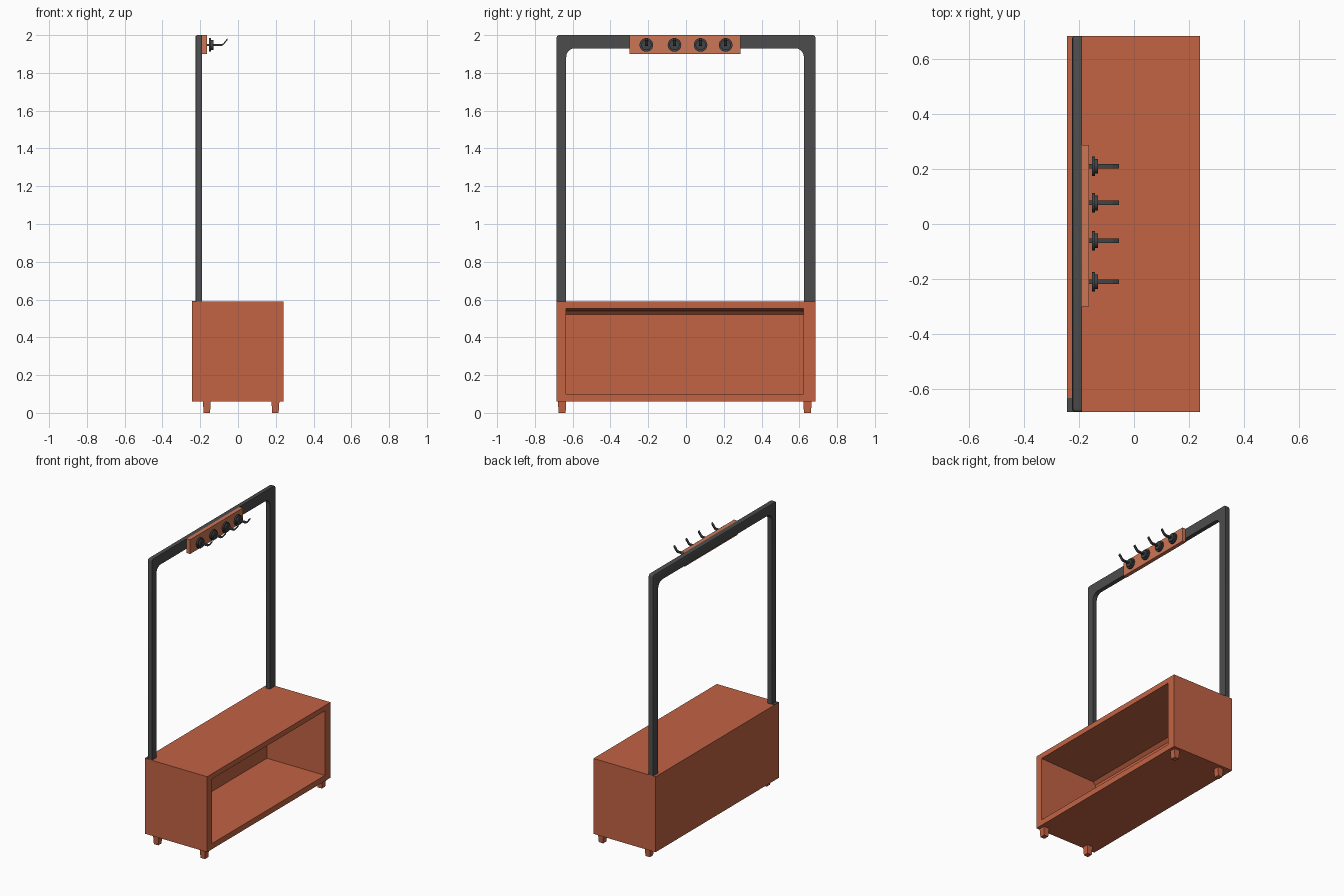
import bpy
import bmesh
from mathutils import Matrix, Vector

if "Cube" in bpy.data.objects:
    bpy.data.objects.remove(bpy.data.objects["Cube"], do_unlink=True)


def material(name, rgb):
    mat = bpy.data.materials.new(name)
    mat.use_nodes = True
    mat.diffuse_color = (*rgb, 1)
    mat.node_tree.nodes["Principled BSDF"].inputs["Base Color"].default_value = (*rgb, 1)
    return mat


terracotta = material("terracotta wood", (0.54, 0.125, 0.057))
light_wood = material("light wood", (0.60, 0.18, 0.09))
charcoal = material("charcoal metal", (0.073, 0.073, 0.073))
iron = material("hook iron", (0.052, 0.056, 0.06))


def finish(name, bm, mat, smooth=False):
    bmesh.ops.recalc_face_normals(bm, faces=bm.faces)
    mesh = bpy.data.meshes.new(name)
    bm.to_mesh(mesh)
    bm.free()
    mesh.materials.append(mat)
    obj = bpy.data.objects.new(name, mesh)
    bpy.context.collection.objects.link(obj)
    if smooth:
        bpy.ops.object.select_all(action="DESELECT")
        obj.select_set(True)
        bpy.context.view_layer.objects.active = obj
        bpy.ops.object.shade_smooth_by_angle()
    return obj


def box_mesh(lo, hi):
    bm = bmesh.new()
    bmesh.ops.create_cube(bm, size=1)
    lo, hi = Vector(lo), Vector(hi)
    for v in bm.verts:
        v.co = Vector([hi[i] if v.co[i] > 0 else lo[i] for i in range(3)])
    return bm


# Open cabinet: inset the open side and push it in to form the cavity
bm = box_mesh((-0.243, -0.685, 0.06), (0.24, 0.685, 0.59))
front = max(bm.faces, key=lambda f: f.calc_center_median().x)
bmesh.ops.inset_region(bm, faces=[front], thickness=0.04)
for v in front.verts:
    v.co.y = 0.622 if v.co.y > 0 else -0.634
    v.co.z = 0.553 if v.co.z > 0.3 else 0.10
out = bmesh.ops.extrude_discrete_faces(bm, faces=[front])
back = out["faces"][0]
for v in back.verts:
    v.co.x = -0.21
    if v.co.z > 0.3:
        v.co.z = 0.54
top_edge = max(back.edges, key=lambda e: sum(v.co.z for v in e.verts))
bmesh.ops.bevel(bm, geom=[top_edge], offset=0.02, segments=1, affect="EDGES")
finish("cabinet", bm, terracotta)

# Short tapered feet
for end, y in (("right", -0.656), ("left", 0.643)):
    for side, x in (("rear", -0.165), ("open", 0.198)):
        bm = box_mesh((x - 0.021, y - 0.022, 0), (x + 0.021, y + 0.022, 0.061))
        for v in bm.verts:
            if v.co.z < 0.01:
                v.co.x = x + (v.co.x - x) * 0.8
                v.co.y = y + (v.co.y - y) * 0.85
        finish(f"foot_{end}_{side}", bm, terracotta)

# Arched frame: outline extruded in depth, corners filleted
bm = bmesh.new()
outline = [(-0.685, 0.59), (-0.685, 2), (0.685, 2), (0.685, 0.59),
           (0.624, 0.59), (0.624, 1.93), (-0.634, 1.93), (-0.634, 0.59)]
face = bm.faces.new([bm.verts.new((-0.225, y, z)) for y, z in outline])
out = bmesh.ops.extrude_face_region(bm, geom=[face])
for v in out["geom"]:
    if isinstance(v, bmesh.types.BMVert):
        v.co.x = -0.19


def corner_edges(height):
    return [e for e in bm.edges if all(abs(v.co.z - height) < 0.001 for v in e.verts)
            and abs(e.verts[0].co.x - e.verts[1].co.x) > 0.03]


bmesh.ops.bevel(bm, geom=corner_edges(1.93), offset=0.045, segments=5,
                profile=0.5, affect="EDGES")
bmesh.ops.bevel(bm, geom=corner_edges(2), offset=0.014, segments=3,
                profile=0.5, affect="EDGES")
rear = [e for e in bm.edges if all(v.co.x < -0.224 for v in e.verts)
        and any(v.co.z > 0.6 for v in e.verts)]
bmesh.ops.bevel(bm, geom=rear, offset=0.009, segments=2, profile=0.5, affect="EDGES")
finish("frame", bm, charcoal, True)

# Flush plate behind one post
finish("post_plate", box_mesh((-0.243, -0.684, 0.588), (-0.224, -0.634, 0.592)), charcoal)

# Hook board
finish("hook_board", box_mesh((-0.19, -0.30, 1.90), (-0.163, 0.288, 2)), light_wood)


def disc(name, x0, x1, radius, y):
    bm = bmesh.new()
    turn = Matrix.Translation(((x0 + x1) / 2, y, 1.948)) @ Matrix.Rotation(1.5708, 4, "Y")
    bmesh.ops.create_cone(bm, cap_ends=True, segments=24, radius1=radius,
                          radius2=radius, depth=x1 - x0, matrix=turn)
    finish(name, bm, iron, True)


# Hooks: stepped discs and an upturned peg
peg = [(-0.165, 1.948), (-0.085, 1.948), (-0.077, 1.952), (-0.055, 1.98)]
for i, y in enumerate((-0.21, -0.061, 0.077, 0.21), 1):
    disc(f"hook_plate_{i}", -0.153, -0.142, 0.036, y)
    disc(f"hook_collar_{i}", -0.142, -0.131, 0.027, y)
    bm = bmesh.new()
    rings = []
    for x, z in peg:
        lift = 0.005
        rings.append([bm.verts.new((x + dx, y + dy, z + dz)) for dx, dy, dz in
                      ((0, -0.008, -lift), (0, 0.008, -lift),
                       (0, 0.008, lift), (0, -0.008, lift))])
    for a, b in zip(rings, rings[1:]):
        for k in range(4):
            bm.faces.new((a[k], a[k - 1], b[k - 1], b[k]))
    bm.faces.new(rings[0])
    bm.faces.new(rings[-1])
    finish(f"hook_peg_{i}", bm, iron)
